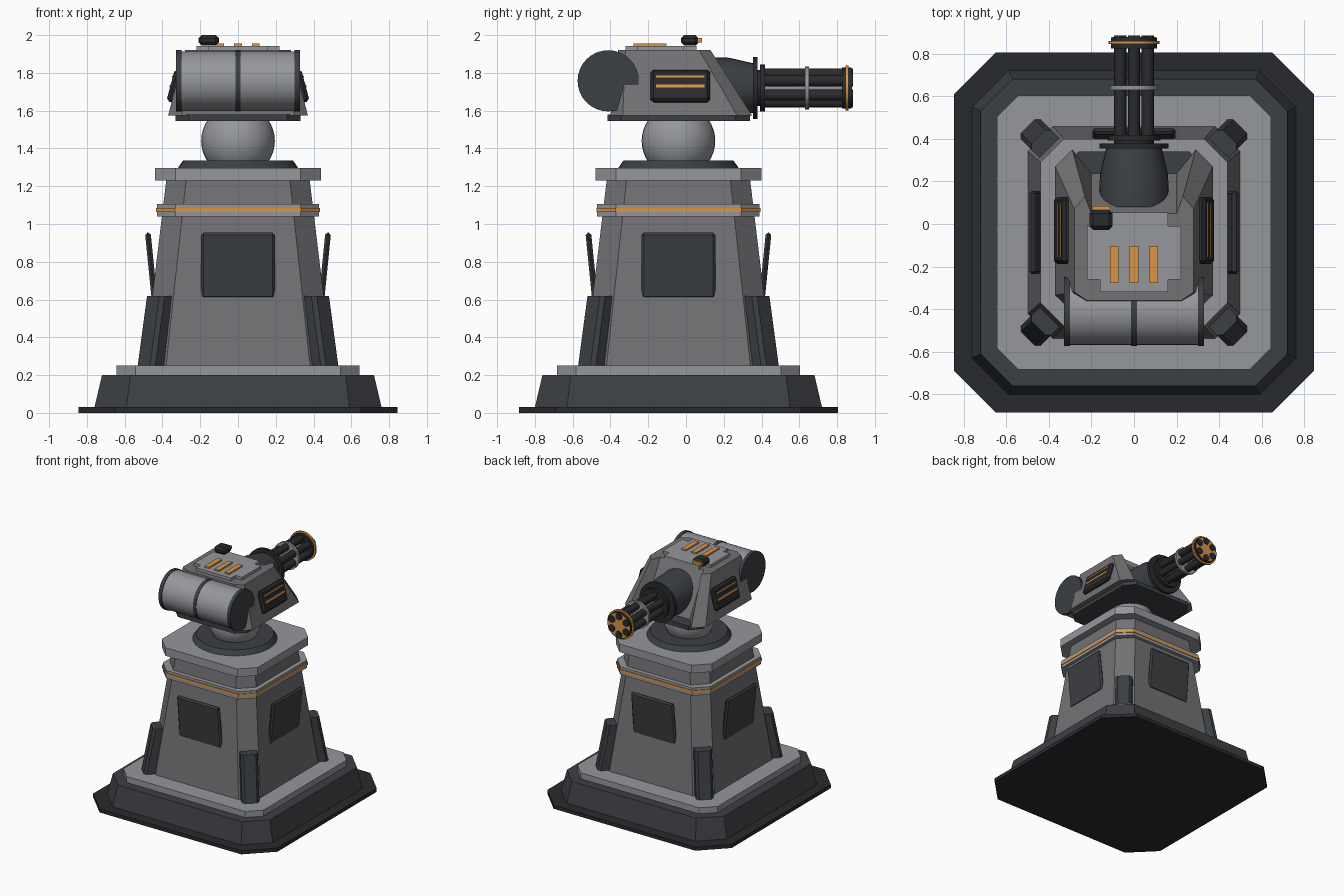
import bpy, bmesh, math
from mathutils import Matrix, Vector

if "Cube" in bpy.data.objects:
    bpy.data.objects.remove(bpy.data.objects["Cube"])

YC = -0.04   # pedestal centre in y
GZ = 1.72    # gun axis height


def mat(name, r, g, b):
    m = bpy.data.materials.new(name)
    m.diffuse_color = (r, g, b, 1)
    m.use_nodes = True
    m.node_tree.nodes["Principled BSDF"].inputs["Base Color"].default_value = m.diffuse_color
    return m


LIGHT = mat("light_grey", 0.30, 0.31, 0.33)
MID = mat("mid_grey", 0.17, 0.17, 0.18)
DARK = mat("dark_grey", 0.045, 0.05, 0.056)
BLACK = mat("near_black", 0.022, 0.023, 0.026)
ORANGE = mat("orange", 0.70, 0.30, 0.06)


def finish(name, bm, m, bevel=0, smooth=False):
    bmesh.ops.recalc_face_normals(bm, faces=bm.faces)
    me = bpy.data.meshes.new(name)
    bm.to_mesh(me)
    bm.free()
    ob = bpy.data.objects.new(name, me)
    bpy.context.collection.objects.link(ob)
    me.materials.append(m)
    if bevel:
        b = ob.modifiers.new("bevel", 'BEVEL')
        b.width, b.segments = bevel, 1
    if smooth:
        bpy.ops.object.select_all(action='DESELECT')
        ob.select_set(True)
        bpy.context.view_layer.objects.active = ob
        bpy.ops.object.shade_smooth_by_angle(angle=math.radians(35))
    return ob


def loft(name, rings, m, bevel=0, matrix=None, smooth=False):
    """Closed solid through rings of equal point count."""
    bm = bmesh.new()
    vs = [[bm.verts.new(p) for p in r] for r in rings]
    n = len(vs[0])
    for a, b in zip(vs, vs[1:]):
        for i in range(n):
            j = (i + 1) % n
            bm.faces.new((a[i], a[j], b[j], b[i]))
    bm.faces.new(vs[0])
    bm.faces.new(vs[-1])
    if matrix:
        bm.transform(matrix)
    return finish(name, bm, m, bevel, smooth)


def octagon(half, chamfer, z):
    k = half - chamfer
    return [(x, y + YC, z) for x, y in ((half, -k), (half, k), (k, half), (-k, half),
                                        (-half, k), (-half, -k), (-k, -half), (k, -half))]


def box(name, centre, size, m, bevel=0, rot=None):
    bm = bmesh.new()
    bmesh.ops.create_cube(bm, size=1)
    bm.transform(Matrix.Translation(centre) @ (rot or Matrix()) @ Matrix.Diagonal((*size, 1)))
    return finish(name, bm, m, bevel)


def turned(name, profile, origin, axis, m, seg=32):
    """Lathe of (radius, distance) pairs along an axis."""
    rings = [[(r * math.cos(2 * math.pi * i / seg), r * math.sin(2 * math.pi * i / seg), d)
              for i in range(seg)] for r, d in profile]
    mx = Matrix.Translation(origin) @ Vector((0, 0, 1)).rotation_difference(Vector(axis)).to_matrix().to_4x4()
    return loft(name, rings, m, matrix=mx, smooth=True)


# Pedestal tiers: (name, bottom half/chamfer/z, top half/chamfer/z, material)
for name, lo, hi, m in (
        ("ground_plate", (0.845, 0.195, 0), (0.845, 0.195, 0.03), BLACK),
        ("base_skirt", (0.76, 0.17, 0.03), (0.72, 0.15, 0.2), DARK),
        ("base_deck", (0.643, 0.1, 0.2), (0.643, 0.1, 0.25), LIGHT),
        ("tower", (0.498, 0.117, 0.25), (0.38, 0.105, 1.23), MID),
        ("tower_band", (0.43, 0.1, 1.04), (0.43, 0.1, 1.105), LIGHT),
        ("band_stripe", (0.435, 0.102, 1.064), (0.435, 0.102, 1.085), ORANGE),
        ("tower_cap", (0.44, 0.11, 1.23), (0.44, 0.11, 1.297), LIGHT)):
    loft(name, [octagon(*lo), octagon(*hi)], m)

# Tilted wall panels and corner buttresses
for i in range(4):
    turn = Matrix.Translation((0, YC, 0)) @ Matrix.Rotation(i * math.pi / 2, 4, 'Z')
    bm_panel = box("wall_panel", (0, 0, 0), (0.03, 0.39, 0.35), DARK, 0.012)
    bm_panel.matrix_world = turn @ Matrix.Translation((0.46, 0, 0.78)) @ Matrix.Rotation(0.1, 4, 'Y')
    w, c = 0.066, 0.02

    def slab(r, z):
        return [(0.5, -w, z), (r - c, -w, z), (r, -w + c, z), (r, w - c, z), (r - c, w, z), (0.5, w, z)]
    loft("corner_buttress", [slab(0.705, 0.25), slab(0.635, 0.62)], DARK,
         matrix=turn @ Matrix.Rotation(math.pi / 4, 4, 'Z'))

# Swivel ring and ball joint
turned("swivel_ring", [(0.32, 1.295), (0.292, 1.335)], (0, YC, 0), (0, 0, 1), DARK)
bm = bmesh.new()
bmesh.ops.create_uvsphere(bm, u_segments=32, v_segments=20, radius=0.195,
                          matrix=Matrix.Translation((0, YC, 1.44)))
finish("ball_joint", bm, LIGHT, smooth=True)


# Turret head: mirrored half outlines
def mirrored(half, z):
    return [(x, y, z) for x, y in half] + [(-x, y, z) for x, y in reversed(half)]


plate = [(0.26, -0.415), (0.33, -0.345), (0.33, 0.26), (0.26, 0.34)]
loft("head_floor", [mirrored(plate, 1.545), mirrored(plate, 1.58)], DARK)
loft("head_shell", [
    mirrored([(0.30, -0.40), (0.37, -0.335), (0.37, 0.22), (0.20, 0.24)], 1.575),
    mirrored([(0.22, -0.36), (0.28, -0.32), (0.28, 0.04), (0.20, 0.05)], 1.92)], MID)
for s in (1, -1):
    # Front cheeks
    loft("front_cheek", [
        [(s * x, y, 1.575) for x, y in ((0.37, 0.15), (0.37, 0.27), (0.29, 0.35), (0.20, 0.24))],
        [(s * x, y, 1.92) for x, y in ((0.28, 0.0), (0.28, 0.07), (0.23, 0.13), (0.20, 0.05))]], MID)
    # Side hatches with glowing slots
    tilt = Matrix.Rotation(-s * 0.26, 4, 'Y')
    box("side_hatch", (s * 0.335, -0.03, 1.73), (0.045, 0.315, 0.175), BLACK, 0.015, tilt)
    for z, h in ((1.78, 0.01), (1.73, 0.016)):
        box("side_slot", (s * (0.358 - 0.26 * (z - 1.73)), -0.03, z), (0.008, 0.255, h), ORANGE, 0, tilt)

# Notched roof plate with three vents
roof = [(0.16, -0.32), (0.16, -0.26), (0.22, -0.26), (0.22, -0.01), (0.16, -0.01), (0.16, 0.055)]
loft("roof_plate", [mirrored(roof, 1.91), mirrored(roof, 1.943)], LIGHT)
for x in (-0.093, 0, 0.093):
    box("roof_vent", (x, -0.19, 1.945), (0.04, 0.175, 0.02), ORANGE)

# Roof sensor
box("sensor", (-0.155, 0.02, 1.972), (0.11, 0.095, 0.056), BLACK, 0.018)
box("sensor_lens", (-0.155, 0.072, 1.972), (0.085, 0.024, 0.024), ORANGE)

# Rear ammunition drum
X = (1, 0, 0)
DC = (0, -0.412, 1.758)
turned("drum", [(0.156, -0.31), (0.156, 0.31)], DC, X, LIGHT)
turned("drum_strap", [(0.16, -0.014), (0.16, 0.014)], DC, X, DARK)
for s in (1, -1):
    turned("drum_end", [(0.162, s * 0.30), (0.162, s * 0.328)], DC, X, DARK)

# Rotary gun: mount, flanges, barrels and clamps
Y = (0, 1, 0)
GC = (0, 0, GZ)
turned("gun_mount", [(0.165, 0.08), (0.16, 0.23), (0.13, 0.36)], GC, Y, DARK)
turned("mount_disc", [(0.163, 0.355), (0.163, 0.378)], GC, Y, BLACK)
turned("rotor_hub", [(0.095, 0.37), (0.095, 0.40)], GC, Y, BLACK)
turned("rotor_flange", [(0.124, 0.392), (0.124, 0.418)], GC, Y, BLACK)
turned("core_rod", [(0.025, 0.41), (0.025, 0.85)], GC, Y, LIGHT, 16)
turned("barrel_clamp", [(0.113, 0.63), (0.113, 0.65)], GC, Y, LIGHT)
turned("muzzle_ring", [(0.108, 0.825), (0.108, 0.875)], GC, Y, BLACK)
turned("muzzle_plate", [(0.12, 0.845), (0.12, 0.86)], GC, Y, ORANGE)
turned("muzzle_face", [(0.1, 0.86), (0.1, 0.878)], GC, Y, ORANGE)
for i in range(6):
    a = math.pi / 6 + i * math.pi / 3
    turned("barrel", [(0.029, 0.41), (0.029, 0.885)],
           (0.075 * math.cos(a), 0, GZ + 0.075 * math.sin(a)), Y, BLACK, 12)
